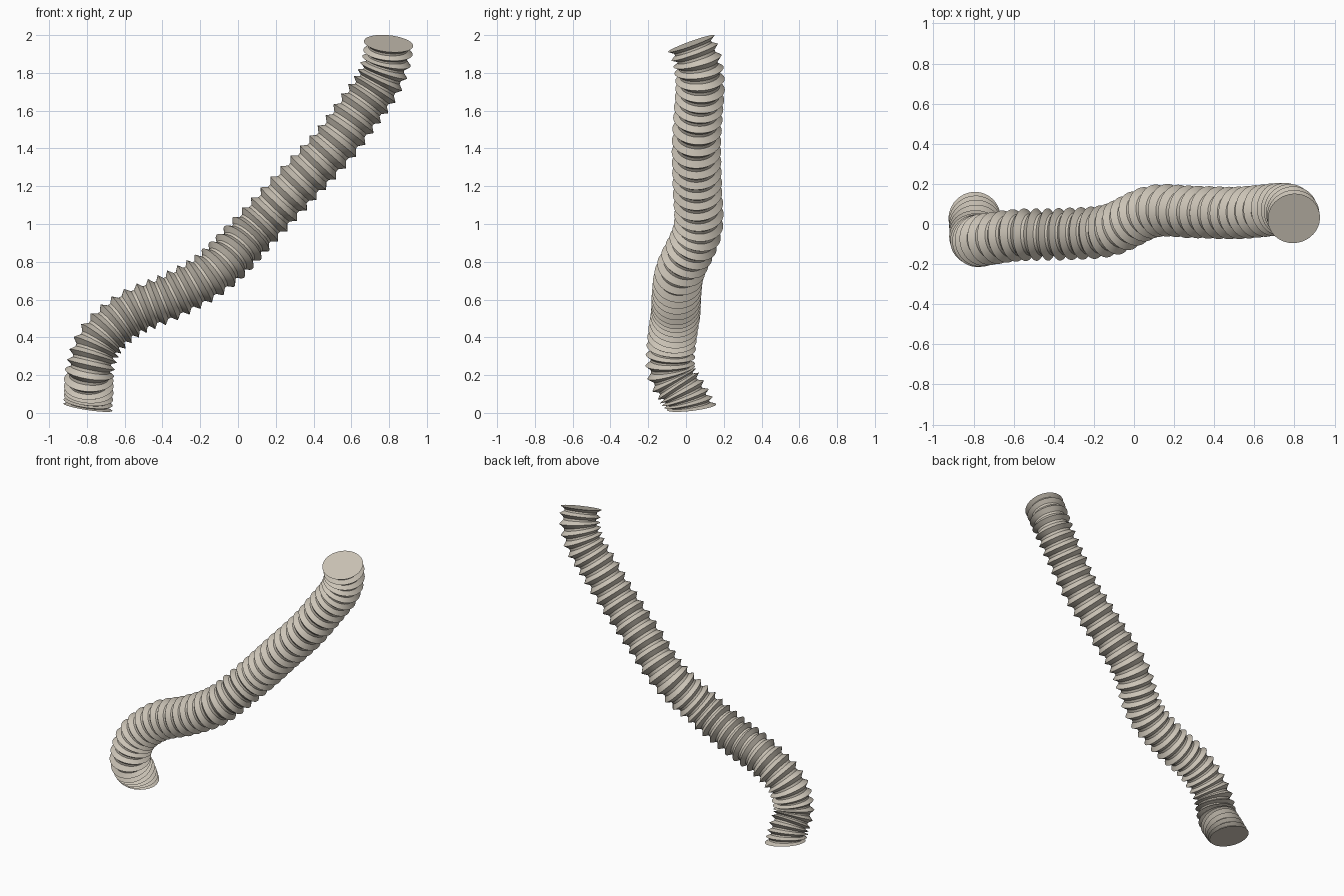
import bpy, bmesh, math
from mathutils import Vector

if "Cube" in bpy.data.objects:
    bpy.data.objects.remove(bpy.data.objects["Cube"], do_unlink=True)

SIDES = 48
R_OUT, R_IN = 0.131, 0.104

# Centre line of the hose, bottom to top
PATH = [Vector(p) for p in (
    (-0.795, 0.03, 0.03), (-0.79, -0.02, 0.11), (-0.785, -0.08, 0.22),
    (-0.73, -0.075, 0.385), (-0.57, -0.055, 0.525), (-0.34, -0.05, 0.625),
    (-0.12, -0.03, 0.755), (0.09, 0.062, 0.97), (0.295, 0.06, 1.19),
    (0.50, 0.055, 1.41), (0.635, 0.065, 1.59), (0.74, 0.075, 1.74),
    (0.787, 0.06, 1.865), (0.797, 0.028, 1.955))]

# Ridge spacing at fractions of the length: tighter at both ends
PITCH = [(0.0, 0.03), (0.08, 0.045), (0.2, 0.062), (0.45, 0.064), (0.6, 0.077),
         (0.8, 0.075), (0.9, 0.058), (1.0, 0.048)]


def spline(points, steps=40):
    """Smooth curve through the points."""
    ext = [2 * points[0] - points[1]] + points + [2 * points[-1] - points[-2]]
    out = []
    for i in range(1, len(ext) - 2):
        a, b, c, d = ext[i - 1:i + 3]
        for k in range(steps):
            t = k / steps
            out.append(0.5 * (2 * b + (c - a) * t + (2 * a - 5 * b + 4 * c - d) * t ** 2
                              + (3 * b - a - 3 * c + d) * t ** 3))
    return out + [points[-1].copy()]


def lerp_table(table, x):
    for (x0, y0), (x1, y1) in zip(table, table[1:]):
        if x <= x1:
            return y0 + (y1 - y0) * (x - x0) / (x1 - x0)
    return table[-1][1]


line = spline(PATH)
dist = [0.0]
for p, q in zip(line, line[1:]):
    dist.append(dist[-1] + (q - p).length)
total = dist[-1]


def at(s):
    """Point at arc length s."""
    s = min(max(s, 0.0), total)
    i = 0
    while i < len(dist) - 2 and dist[i + 1] < s:
        i += 1
    return line[i].lerp(line[i + 1], (s - dist[i]) / (dist[i + 1] - dist[i]))


# Ridge positions, scaled to end exactly on the last ridge
ridges = [0.0]
while ridges[-1] < total:
    ridges.append(ridges[-1] + lerp_table(PITCH, ridges[-1] / total))
ridges = [r * total / ridges[-1] for r in ridges]

# Stations along the hose: ridge, narrow groove, next ridge
stations = []
for a, b in zip(ridges, ridges[1:]):
    stations += [(a, R_OUT), (a + (b - a) * 0.38, R_IN), (a + (b - a) * 0.62, R_IN)]
stations.append((ridges[-1], R_OUT))

# End directions follow the tilt of the cut faces
START, END = Vector((0.15, -0.12, 1)).normalized(), Vector((0.1, -0.34, 0.94)).normalized()

bm = bmesh.new()
rings = []
side = Vector((1, 0, 0))
for s, radius in stations:
    h = 0.04
    tangent = (at(s + h) - at(s - h)).normalized()
    w0, w1 = max(0, 1 - s / 0.12), max(0, 1 - (total - s) / 0.12)
    tangent = tangent.lerp(START, w0).lerp(END, w1).normalized()
    side = (side - tangent * side.dot(tangent)).normalized()
    up = tangent.cross(side)
    centre = at(s)
    rings.append([bm.verts.new(centre + radius * (math.cos(a) * side + math.sin(a) * up))
                  for a in (2 * math.pi * k / SIDES for k in range(SIDES))])
for lo, hi in zip(rings, rings[1:]):
    for k in range(SIDES):
        n = (k + 1) % SIDES
        bm.faces.new((lo[k], lo[n], hi[n], hi[k]))
# End caps
bm.faces.new(rings[0][::-1])
bm.faces.new(rings[-1])

mesh = bpy.data.meshes.new("corrugated_hose")
bm.to_mesh(mesh)
bm.free()
hose = bpy.data.objects.new("corrugated_hose", mesh)
bpy.context.collection.objects.link(hose)

# Warm grey plastic
mat = bpy.data.materials.new("warm_grey")
mat.use_nodes = True
colour = (0.60, 0.55, 0.47, 1)
mat.diffuse_color = colour
mat.node_tree.nodes["Principled BSDF"].inputs["Base Color"].default_value = colour
mesh.materials.append(mat)

bpy.ops.object.select_all(action='DESELECT')
hose.select_set(True)
bpy.context.view_layer.objects.active = hose
bpy.ops.object.shade_smooth_by_angle(angle=math.radians(30))
